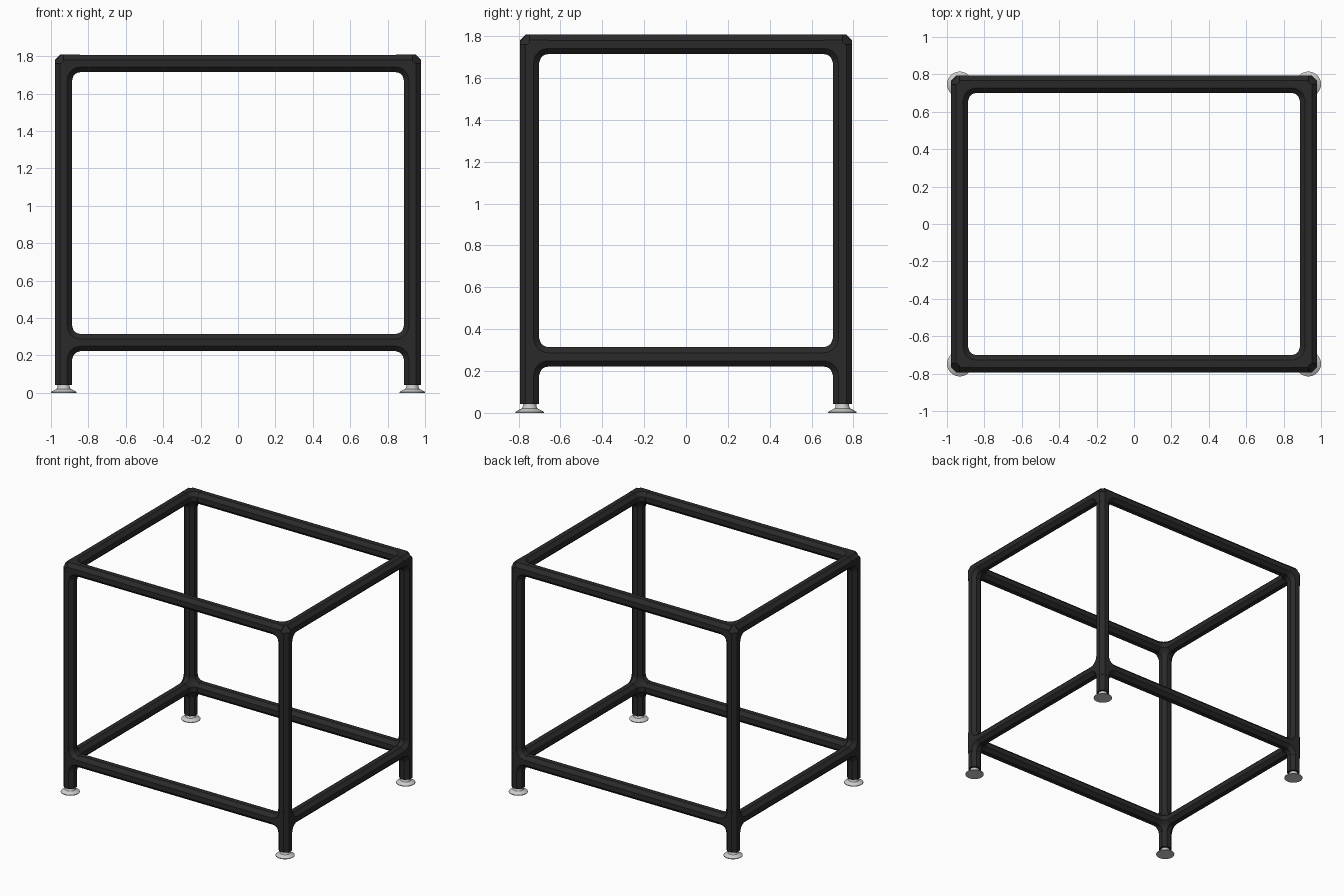
import bpy, bmesh
from math import cos, sin, pi
from itertools import combinations
from mathutils import Vector

cube = bpy.data.objects.get("Cube")
if cube:
    bpy.data.objects.remove(cube, do_unlink=True)

# Main layout of the frame
PX, PY = 0.932, 0.747            # post centres
LOW, TOP = 0.268, 1.761          # rail heights
TUBE, JOINT = 0.0458, 0.047      # half widths across flats
ARM = 0.088                      # connector arm length
CUT = 0.008                      # where the corner chamfer meets an arm
X, Y, Z = Vector((1, 0, 0)), Vector((0, 1, 0)), Vector((0, 0, 1))


def material(name, colour, roughness):
    mat = bpy.data.materials.new(name)
    mat.use_nodes = True
    mat.diffuse_color = (*colour, 1)
    shader = mat.node_tree.nodes["Principled BSDF"]
    shader.inputs["Base Color"].default_value = (*colour, 1)
    shader.inputs["Roughness"].default_value = roughness
    return mat


black = material("black_tube", (0.023, 0.023, 0.023), 0.6)
grey = material("light_grey_foot", (0.6, 0.6, 0.59), 0.5)


def ring(centre, u, v, half):
    """Octagon with flats facing along u and v."""
    r = half / cos(pi / 8)
    angles = [pi / 8 + i * pi / 4 for i in range(8)]
    return [centre + u * (r * cos(a)) + v * (r * sin(a)) for a in angles]


def arm_ring(d, dist, half):
    u = Z if abs(d.z) < 0.5 else X
    return ring(d * dist, u, d.cross(u), half)


def loft(bm, rings):
    loops = [[bm.verts.new(p) for p in r] for r in rings]
    n = len(loops[0])
    for a, b in zip(loops, loops[1:]):
        for i in range(n):
            j = (i + 1) % n
            bm.faces.new((a[i], a[j], b[j], b[i]))
    bm.faces.new(loops[0])
    bm.faces.new(loops[-1])


def finish(name, bm, mat, location):
    bmesh.ops.recalc_face_normals(bm, faces=bm.faces[:])
    mesh = bpy.data.meshes.new(name)
    bm.to_mesh(mesh)
    bm.free()
    mesh.materials.append(mat)
    obj = bpy.data.objects.new(name, mesh)
    obj.location = location
    bpy.context.collection.objects.link(obj)
    return obj


def tube(name, start, direction, length):
    bm = bmesh.new()
    loft(bm, [arm_ring(direction, t, TUBE) for t in (0, length)])
    finish(name, bm, black, start)


def connector(name, location, arms):
    bm = bmesh.new()
    # Chamfered hub wrapped around the roots of the arms
    pts = [bm.verts.new(p) for d in arms for p in arm_ring(d, CUT, JOINT)]
    hull = bmesh.ops.convex_hull(bm, input=pts)
    spare = {g for g in hull["geom_interior"] + hull["geom_unused"]
             if isinstance(g, bmesh.types.BMVert)}
    bmesh.ops.delete(bm, geom=list(spare), context="VERTS")
    # Straight sockets
    for d in arms:
        loft(bm, [arm_ring(d, t, JOINT) for t in (0, ARM)])
    # Curved fillets between neighbouring sockets
    for a, b in combinations(arms, 2):
        if abs(a.dot(b)) > 0.5:
            continue
        rings = []
        for i in range(6):
            t = i * pi / 10
            out = -(b * cos(t) + a * sin(t))
            rings.append(ring((a + b + out) * ARM, out, a.cross(b), JOINT))
        loft(bm, rings)
    finish(name, bm, black, location)


def foot(name, location):
    bm = bmesh.new()
    profile = [(0.068, 0), (0.068, 0.005), (0.056, 0.012),
               (0.038, 0.021), (0.032, 0.032), (0.032, 0.05)]
    steps = [i * pi / 16 for i in range(32)]
    loft(bm, [[Vector((r * cos(a), r * sin(a), z)) for a in steps]
              for r, z in profile])
    obj = finish(name, bm, grey, location)
    bpy.ops.object.select_all(action="DESELECT")
    obj.select_set(True)
    bpy.context.view_layer.objects.active = obj
    bpy.ops.object.shade_smooth_by_angle()


# Corner posts, connectors and feet
for sx, side in ((1, "left"), (-1, "right")):
    for sy, end in ((-1, "front"), (1, "back")):
        tag = f"{end}_{side}"
        base = Vector((sx * PX, sy * PY, 0))
        inward = [X * -sx, Y * -sy]
        connector(f"top_connector_{tag}", base + Z * TOP, inward + [-Z])
        connector(f"lower_connector_{tag}", base + Z * LOW, inward + [Z, -Z])
        tube(f"post_{tag}", base + Z * (LOW + ARM), Z, TOP - LOW - 2 * ARM)
        tube(f"leg_{tag}", base + Z * 0.043, Z, LOW - ARM - 0.043)
        foot(f"foot_{tag}", base)

# Horizontal rails
for level, z in (("lower", LOW), ("top", TOP)):
    for s, end, side in ((-1, "front", "right"), (1, "back", "left")):
        tube(f"{level}_rail_{end}", Vector((ARM - PX, s * PY, z)), X, 2 * (PX - ARM))
        tube(f"{level}_rail_{side}", Vector((s * PX, ARM - PY, z)), Y, 2 * (PY - ARM))
